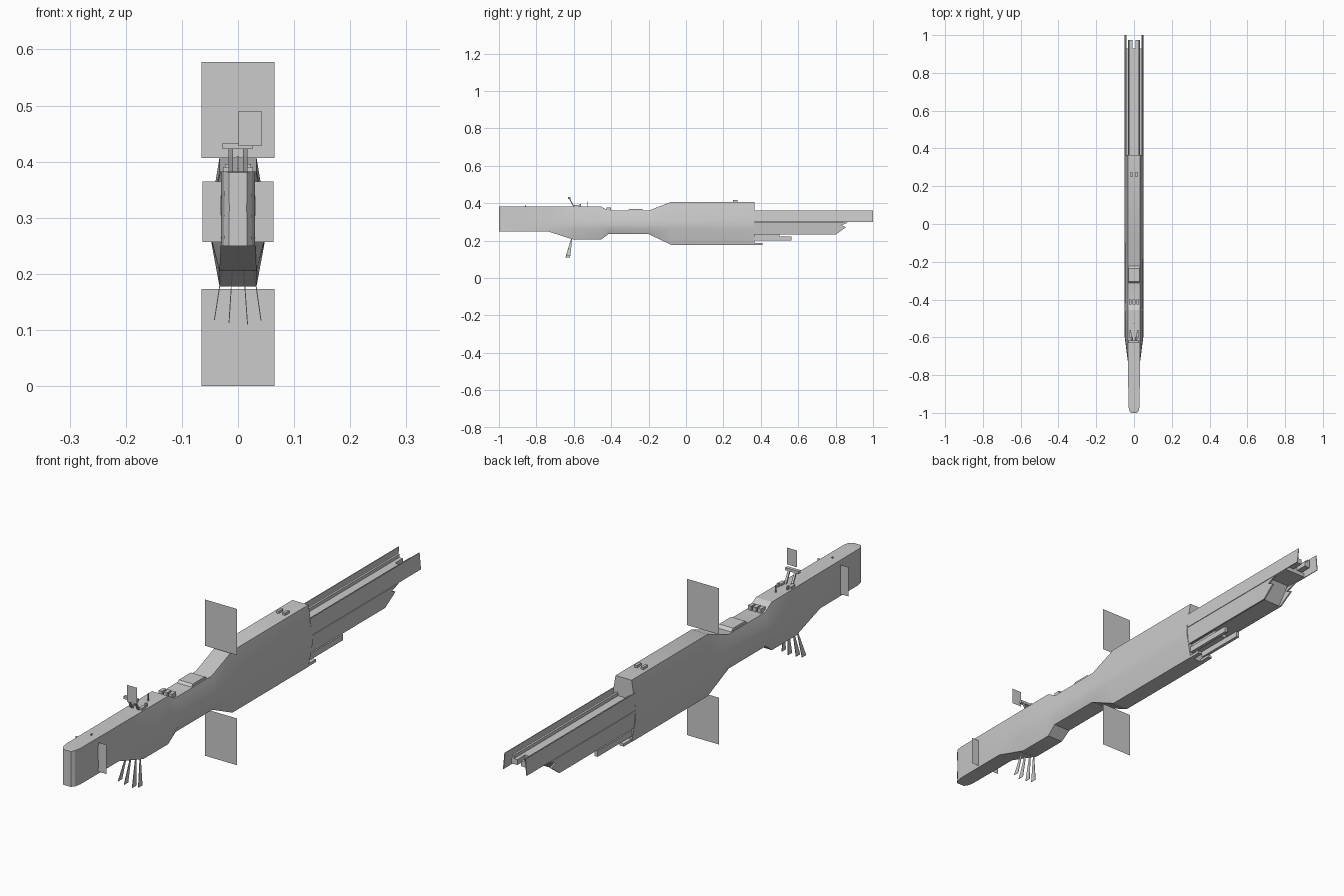
import bpy, bmesh, math
from mathutils import Vector

if "Cube" in bpy.data.objects:
    bpy.data.objects.remove(bpy.data.objects["Cube"])


def make(name, verts, faces, smooth=False):
    me = bpy.data.meshes.new(name)
    bm = bmesh.new()
    vs = [bm.verts.new(v) for v in verts]
    for f in faces:
        bm.faces.new([vs[i] for i in f])
    if len(faces) > 1:
        bmesh.ops.recalc_face_normals(bm, faces=bm.faces)
    bm.to_mesh(me)
    bm.free()
    ob = bpy.data.objects.new(name, me)
    bpy.context.collection.objects.link(ob)
    if smooth:
        bpy.ops.object.select_all(action='DESELECT')
        ob.select_set(True)
        bpy.context.view_layer.objects.active = ob
        bpy.ops.object.shade_smooth_by_angle(angle=math.radians(22))
    return ob


def loft(name, rings, smooth=False):
    n = len(rings[0])
    verts = [v for r in rings for v in r]
    faces = [list(range(n)), list(range((len(rings) - 1) * n, len(rings) * n))]
    for k in range(len(rings) - 1):
        for i in range(n):
            j = (i + 1) % n
            faces.append([k * n + i, k * n + j, (k + 1) * n + j, (k + 1) * n + i])
    return make(name, verts, faces, smooth)


def box(name, x0, x1, y0, y1, z0, z1):
    return loft(name, [[(x0, y, z0), (x1, y, z0), (x1, y, z1), (x0, y, z1)] for y in (y0, y1)])


def plate(name, x0, x1, y, z0, z1):
    return make(name, [(x0, y, z0), (x1, y, z0), (x1, y, z1), (x0, y, z1)], [(0, 1, 2, 3)])


def side_slab(name, profile, x0, x1):
    return loft(name, [[(x, y, z) for y, z in profile] for x in (x0, x1)])


# Main hull: y, top z, bottom z, top half width, belly half width, bottom half width
stations = [
    (-1.0, .381, .25, .016, .016, .016), (-.988, .383, .25, .025, .025, .025),
    (-.965, .383, .25, .030, .030, .030), (-.74, .383, .25, .031, .031, .031),
    (-.60, .383, .205, .032, .049, .033), (-.455, .383, .205, .033, .05, .033),
    (-.415, .36, .235, .033, .05, .035), (-.20, .36, .235, .033, .05, .035),
    (-.08, .407, .178, .033, .05, .033), (.365, .407, .178, .033, .05, .033)]
rings = []
for y, zt, zb, wt, wm, wb in stations:
    half = [(wb, zb), (wm * .98, .264), (wm, .285), (wm * .97, .315), (wt, zt)]
    rings.append([(x, y, z) for x, z in half] + [(-x, y, z) for x, z in reversed(half)])
loft("main_hull", rings, True)

# Large vertical vanes and small bow vanes
plate("upper_vane", -.065, .065, -.1, .407, .578)
plate("lower_vane", -.065, .065, -.1, 0, .173)
for s, n in ((1, "right"), (-1, "left")):
    plate(n + "_bow_vane", s * .03, s * .063, -.86, .257, .365)

# Tail side walls, leaning inward at the top
for s, n in ((1, "right"), (-1, "left")):
    wall = [(.36, .36), (1, .36), (1, .30), (.36, .30)]
    lean = {.36: .0435, .30: .049}
    loft(n + "_tail_wall", [[(s * (lean[z] - d), y, z) for y, z in wall] for d in (0, .003)])
    low = [(.36, .298), (.87, .298), (.83, .282), (.855, .272), (.80, .232), (.36, .232)]
    loft(n + "_lower_tail_wall",
         [[(s * (.049 - (.298 - z) * .1 - d), y, z) for y, z in low] for d in (0, .006)])
    box(n + "_tail_rail", s * .022, s * .03, .36, .975, .335, .347)
    box(n + "_keel_rail", s * .022, s * .034, .36, .565, .2, .222)
    box(n + "_keel_spur", s * .015, s * .032, .36, .41, .178, .188)
    # Vent bumps on the rear deck
    box(n + "_deck_vent", s * .008, s * .018, .25, .275, .405, .416)

# Tail deck with centre notch
deck = [(-.031, .36), (.031, .36), (.031, .975), (.008, .975), (.008, .93),
        (-.008, .93), (-.008, .975), (-.031, .975)]
loft("tail_deck", [[(x, y, z) for x, y in deck] for z in (.315, .335)])
box("tail_floor", -.043, .043, .36, .93, .30, .315)
side_slab("tail_keel", [(.36, .30), (.84, .30), (.79, .236), (.36, .236)], -.038, .038)
box("keel_step", -.026, .026, .36, .5, .222, .238)

# Neck deck boxes
side_slab("neck_hatch", [(-.315, .358), (-.305, .369), (-.235, .369), (-.22, .358)], -.029, .029)
for x in (-.02, 0, .02):
    box("neck_block", x - .007, x + .007, -.425, -.4, .355, .376)

# Command deck masts and blocks
for s in (1, -1):
    box("deck_block", s * .014, s * .027, -.6, -.575, .382, .391)
    box("deck_post", s * .02 - .003, s * .02 + .003, -.57, -.562, .382, .396)
    loft("radar_leg", [[(s * .013 + a * .004, y + b * .003, z) for a, b in
                        ((-1, -1), (1, -1), (1, 1), (-1, 1))]
                       for y, z in ((-.6, .382), (-.615, .41), (-.622, .425))])
box("radar_bar", -.028, .026, -.63, -.617, .423, .433)
plate("radar_panel", .001, .042, -.65, .428, .49)
box("thin_mast", -.0015, .0015, -.527, -.523, .382, .41)
box("bow_post", -.002, .002, -.86, -.855, .382, .388)

# Fanned antenna blades below the chin
for x0, x1, y1, z1 in ((-.028, -.042, -.63, .118), (-.01, -.016, -.632, .113),
                       (.01, .017, -.632, .11), (.028, .041, -.63, .117)):
    loft("chin_antenna", [[(x + a * .0008, y + b * w, z) for a, b in
                           ((-1, -1), (1, -1), (1, 1), (-1, 1))]
                          for x, y, z, w in ((x0, -.612, .208, .003), (x1, y1, z1, .012))])
